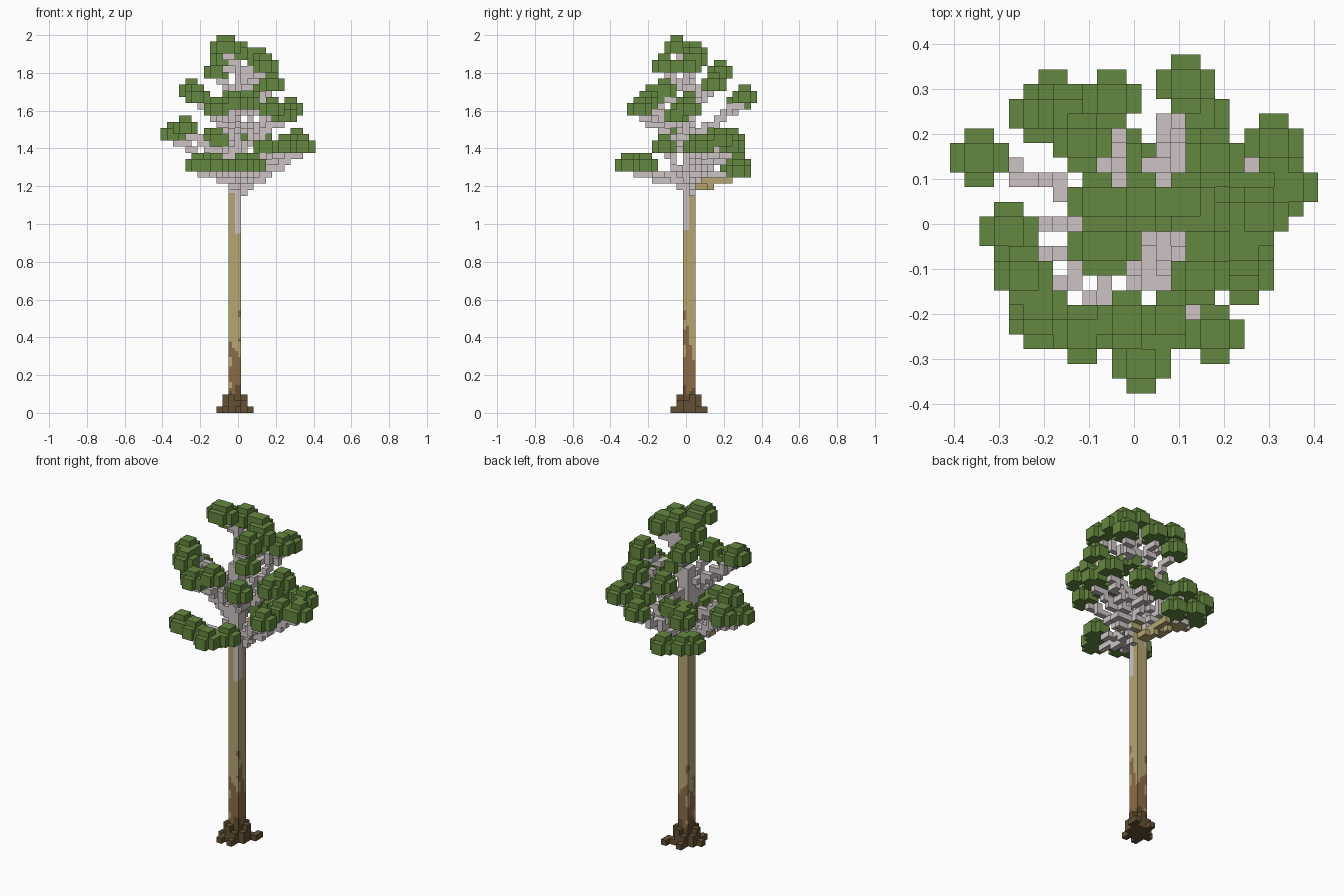
import bpy
import bmesh
import math
from mathutils import Vector

if "Cube" in bpy.data.objects:
    bpy.data.objects.remove(bpy.data.objects["Cube"], do_unlink=True)

CELL = 2 / 61
ORIGIN = Vector((-12.5 * CELL, -11.5 * CELL, 0))


def make_material(name, rgb):
    mat = bpy.data.materials.new(name)
    mat.use_nodes = True
    mat.diffuse_color = (*rgb, 1)
    mat.node_tree.nodes["Principled BSDF"].inputs["Base Color"].default_value = (*rgb, 1)
    return mat


leaf = make_material("leaf green", (0.127, 0.245, 0.05))
pale = make_material("pale grey bark", (0.61, 0.55, 0.55))
tan = make_material("tan bark", (0.47, 0.38, 0.165))
brown = make_material("brown bark", (0.265, 0.15, 0.065))
dark = make_material("dark root bark", (0.13, 0.08, 0.033))
BARK = [dark, brown, tan, pale]

# Unit steps and the matching outward quads of a cube
SIDES = []
for axis in range(3):
    for sign in (0, 1):
        step = [0, 0, 0]
        step[axis] = 2 * sign - 1
        u, v = (axis + 1) % 3, (axis + 2) % 3
        quad = []
        for a, b in ((0, 0), (1, 0), (1, 1), (0, 1)):
            p = [0, 0, 0]
            p[axis], p[u], p[v] = sign, a, b
            quad.append(tuple(p))
        SIDES.append((tuple(step), quad if sign else quad[::-1]))


def add(a, b):
    return tuple(i + j for i, j in zip(a, b))


def build_blocks(name, cells, mats, rule=None, size=CELL):
    """Mesh the exposed faces of a set of cubes; rule picks a material from a face centre."""
    bm = bmesh.new()
    corners = {}
    for cell in sorted(cells):
        for step, quad in SIDES:
            if add(cell, step) in cells:
                continue
            ring = []
            for q in quad:
                key = add(cell, q)
                if key not in corners:
                    corners[key] = bm.verts.new(ORIGIN + Vector(key) * size)
                ring.append(corners[key])
            face = bm.faces.new(ring)
            if rule:
                face.material_index = rule(face.calc_center_median())
    mesh = bpy.data.meshes.new(name)
    bm.to_mesh(mesh)
    bm.free()
    for mat in mats:
        mesh.materials.append(mat)
    obj = bpy.data.objects.new(name, mesh)
    bpy.context.collection.objects.link(obj)
    return obj


def box(x, y, z, w, d, h):
    return {(i, j, k) for i in range(x, x + w)
            for j in range(y, y + d) for k in range(z, z + h)}


def bark_rule(p):
    """Bark bands by height, with wavy patches and a lower pale edge at the front right."""
    corner = 1 if p.x > p.y + 0.002 else -1
    patch = math.sin(p.z * 31 + p.x * 70) * math.sin(p.z * 17 - p.y * 90 + 1)
    if p.z < 0.13 + 0.03 * patch:
        return 0
    if p.z < 0.35 + 0.04 * corner + 0.2 * patch:
        return 1
    if p.z < 1.06 - 0.11 * corner + 0.06 * patch:
        return 2
    return 3


# Trunk, on a half-size grid so the bark patches are finer
trunk = box(22, 22, 0, 4, 4, 100) | box(24, 22, 100, 2, 2, 14)
build_blocks("trunk", trunk, BARK, bark_rule, CELL / 2)

# Roots as short columns around the trunk foot
ROOTS = {(10, 11): 3, (10, 12): 2, (13, 12): 3, (13, 11): 2, (11, 10): 3, (12, 10): 2,
         (12, 13): 3, (11, 13): 2, (9, 11): 1, (14, 14): 1, (13, 13): 1, (14, 13): 1,
         (12, 9): 1, (10, 10): 1, (10, 9): 1, (11, 14): 1}
roots = set()
for (x, y), height in ROOTS.items():
    roots |= box(x, y, 0, 1, 1, height)
build_blocks("roots", roots, [dark])

# Leaf clumps, lowest corner cell of each, in tiers from low to high
CLUMPS = [
    (11, 0, 39), (7, 2, 39), (4, 3, 39), (13, 3, 39),
    (9, 18, 38), (5, 18, 39), (4, 17, 39),
    (18, 6, 42), (18, 11, 42), (21, 12, 42), (20, 15, 43), (15, 17, 42),
    (6, 17, 43), (10, 14, 43), (7, 15, 43), (0, 14, 44), (2, 9, 45),
    (7, 2, 48), (4, 4, 50), (10, 3, 49), (12, 10, 49), (16, 2, 48),
    (18, 8, 47), (19, 10, 48), (14, 19, 50), (9, 18, 49),
    (3, 6, 51), (16, 14, 52), (7, 15, 54), (15, 6, 55),
    (15, 10, 55), (14, 11, 56), (8, 11, 56), (11, 11, 57), (8, 8, 58), (9, 8, 58),
]
leaves, limbs = set(), set()
for x, y, z in CLUMPS:
    # Two rounded layers and a small cap
    leaves |= box(x + 1, y, z, 2, 4, 2) | box(x, y + 1, z, 4, 2, 2)
    leaves |= box(x + 1, y + 1, z + 2, 2, 2, 1)
    # Branch climbing from the trunk, steeper higher up
    end = Vector((x + 1.5, y + 1.5, z))
    start = Vector((12, 11.5, 0))
    reach = (end - start).to_2d().length
    start.z = z - (0.3 if z < 41 else 0.65) * reach
    last = None
    for i in range(41):
        p = start.lerp(end, i / 40)
        cell = tuple(math.floor(c + 0.5) for c in p)
        if last:
            # Square the corners so every step shares a face
            limbs |= {(cell[0], last[1], last[2]), (cell[0], cell[1], last[2])}
        limbs.add(cell)
        last = cell
limbs -= leaves
limbs -= box(11, 11, 0, 2, 2, 50)
limbs -= box(12, 11, 50, 1, 1, 7)
build_blocks("branches", limbs, [tan, pale], lambda p: int(p.z > 1.25 or p.x > p.y))
build_blocks("leaf_clumps", leaves, [leaf])
